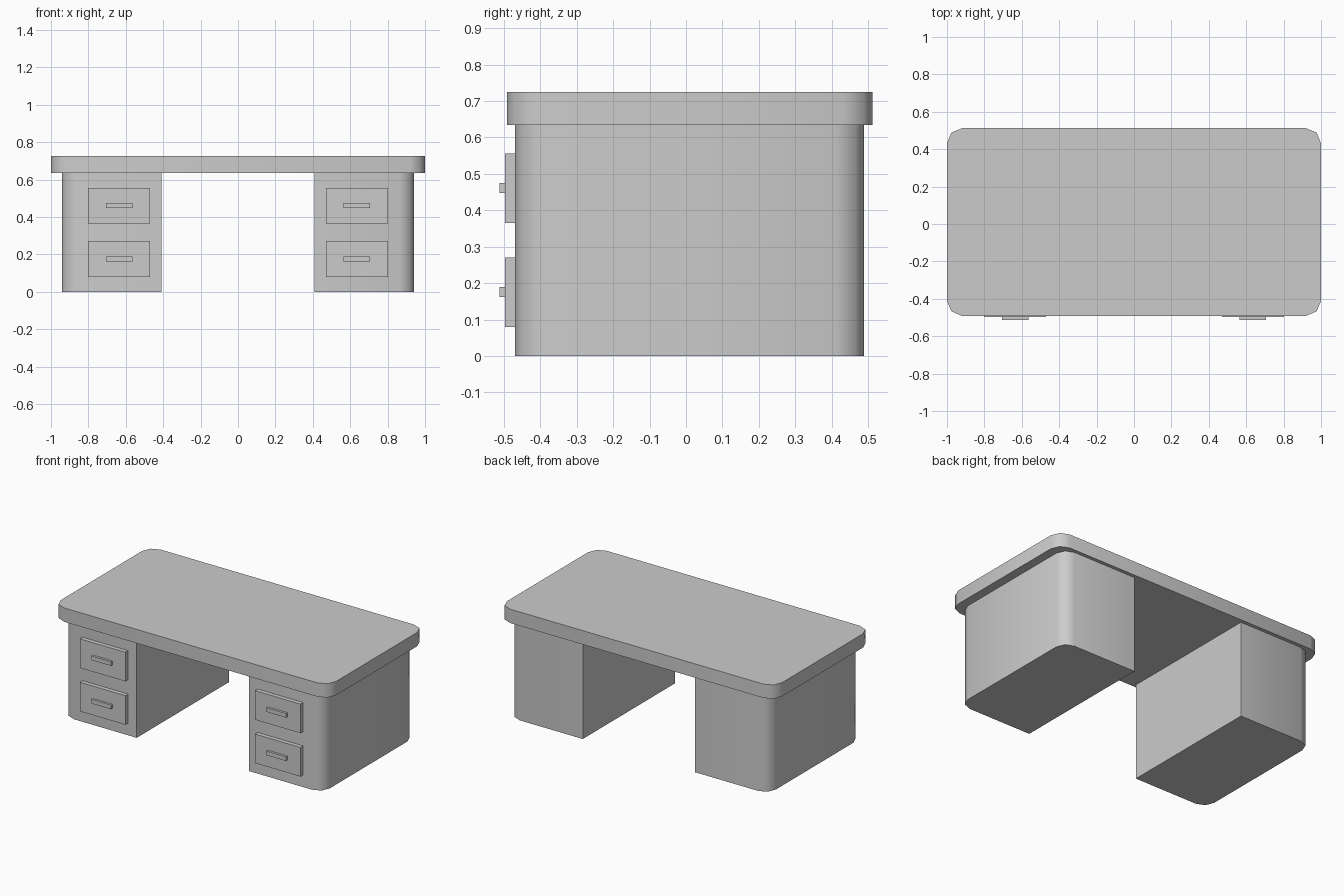
import bpy, bmesh, math

if "Cube" in bpy.data.objects:
    bpy.data.objects.remove(bpy.data.objects["Cube"])


def extruded(name, outline, z0, z1, mirror=False, smooth=False):
    """Solid prism from an xy outline, optionally mirrored across x = 0."""
    bm = bmesh.new()
    face = bm.faces.new([bm.verts.new((x, y, z0)) for x, y in outline])
    ext = bmesh.ops.extrude_face_region(bm, geom=[face])
    top = [v for v in ext["geom"] if isinstance(v, bmesh.types.BMVert)]
    bmesh.ops.translate(bm, verts=top, vec=(0, 0, z1 - z0))
    # keep the base cap so the solid is closed
    if not face.is_valid or len(bm.faces) < len(outline) + 2:
        low = [v for v in bm.verts if abs(v.co.z - z0) < 1e-6]
        bmesh.ops.contextual_create(bm, geom=low)
    bmesh.ops.recalc_face_normals(bm, faces=bm.faces)
    me = bpy.data.meshes.new(name)
    bm.to_mesh(me)
    bm.free()
    ob = bpy.data.objects.new(name, me)
    bpy.context.collection.objects.link(ob)
    if mirror:
        ob.modifiers.new("Mirror", 'MIRROR').use_mirror_merge = False
    if smooth:
        bpy.ops.object.select_all(action='DESELECT')
        bpy.context.view_layer.objects.active = ob
        ob.select_set(True)
        bpy.ops.object.shade_smooth_by_angle(angle=math.radians(50))
    return ob


def corner(cx, cy, r, start):
    """Two-segment quarter arc, counter-clockwise."""
    return [(cx + r * math.cos(math.radians(start + a)),
             cy + r * math.sin(math.radians(start + a))) for a in (0, 45, 90)]


def rect(x0, x1, y0, y1):
    return [(x0, y0), (x1, y0), (x1, y1), (x0, y1)]


# Desk top with rounded corners
x, y0, y1, r = 1.0, -0.491, 0.512, 0.08
extruded("desk_top",
         corner(x - r, y0 + r, r, 270) + corner(x - r, y1 - r, r, 0)
         + corner(-x + r, y1 - r, r, 90) + corner(-x + r, y0 + r, r, 180),
         0.634, 0.725, smooth=True)

# Pedestals: square inside, rounded outer corners
x, y0, y1, r = 0.942, -0.469, 0.489, 0.076
extruded("pedestals",
         [(0.408, y0)] + corner(x - r, y0 + r, r, 270)
         + corner(x - r, y1 - r, r, 0) + [(0.408, y1)],
         0, 0.634, mirror=True, smooth=True)

# Drawer fronts and bar handles
for label, z0, z1 in (("lower", 0.08, 0.271), ("upper", 0.365, 0.556)):
    extruded(label + "_drawer_fronts", rect(0.471, 0.802, -0.497, -0.465),
             z0, z1, mirror=True)
    mid = (z0 + z1) / 2
    extruded(label + "_drawer_handles", rect(0.565, 0.707, -0.512, -0.495),
             mid - 0.013, mid + 0.014, mirror=True)
